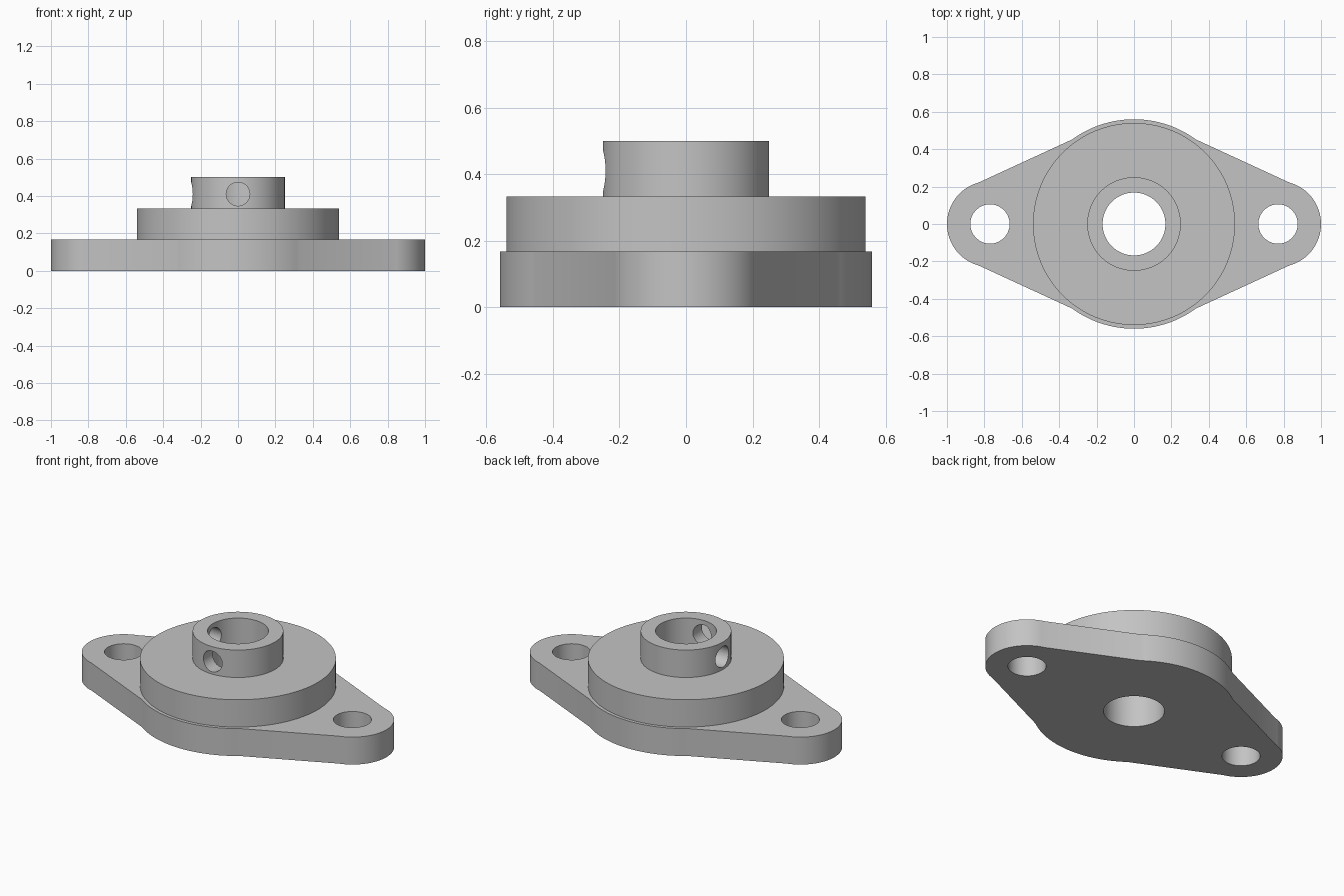
import bpy, bmesh
from math import pi, cos, sin, atan2, radians
from mathutils import Matrix, Vector

default = bpy.data.objects.get("Cube")
if default:
    bpy.data.objects.remove(default, do_unlink=True)

# Single plain metal colour
grey = bpy.data.materials.new("plain grey metal")
grey.use_nodes = True
colour = (0.55, 0.55, 0.55, 1)
grey.diffuse_color = colour
grey.node_tree.nodes["Principled BSDF"].inputs["Base Color"].default_value = colour

PLATE_TOP, DISC_TOP, COLLAR_TOP = 0.167, 0.333, 0.5
BOLT_X, SCREW_Z = 0.77, 0.41


def make_object(name, bm):
    bmesh.ops.recalc_face_normals(bm, faces=bm.faces)
    mesh = bpy.data.meshes.new(name)
    bm.to_mesh(mesh)
    bm.free()
    mesh.materials.append(grey)
    obj = bpy.data.objects.new(name, mesh)
    bpy.context.collection.objects.link(obj)
    return obj


def cylinder(name, radius, start, end, sides=96):
    """Round bar running from start to end."""
    start, end = Vector(start), Vector(end)
    axis = end - start
    turn = axis.to_track_quat("Z", "Y").to_matrix().to_4x4()
    bm = bmesh.new()
    bmesh.ops.create_cone(bm, cap_ends=True, segments=sides, radius1=radius,
                          radius2=radius, depth=axis.length,
                          matrix=Matrix.Translation((start + end) / 2) @ turn)
    return make_object(name, bm)


def combine(body, other, operation):
    """Apply a boolean and discard the tool solid."""
    mod = body.modifiers.new(other.name, "BOOLEAN")
    mod.object, mod.operation, mod.solver = other, operation, "EXACT"
    bpy.context.view_layer.objects.active = body
    bpy.ops.object.modifier_apply(modifier=mod.name)
    bpy.data.objects.remove(other, do_unlink=True)


def arc(cx, radius, a0, a1, steps):
    return [(cx + radius * cos(a0 + (a1 - a0) * i / steps),
             radius * sin(a0 + (a1 - a0) * i / steps)) for i in range(steps + 1)]


# Mounting flange: wide middle arcs joined by straight flanks to round ends
end_angle = atan2(0.222, 0.06)
mid_angle = atan2(0.452, 0.33)
half = (arc(BOLT_X, 0.23, -end_angle, end_angle, 32)
        + arc(0, 0.56, mid_angle, pi - mid_angle, 32))
outline = half + [(-x, -y) for x, y in half]
bm = bmesh.new()
base = bm.faces.new([bm.verts.new((x, y, 0)) for x, y in outline])
raised = bmesh.ops.extrude_face_region(bm, geom=[base])
bmesh.ops.translate(bm, vec=(0, 0, PLATE_TOP),
                    verts=[g for g in raised["geom"] if isinstance(g, bmesh.types.BMVert)])
flange = make_object("flange_mount", bm)

# Raised disc and collar, sunk into the flange so they fuse
combine(flange, cylinder("disc", 0.54, (0, 0, 0.08), (0, 0, DISC_TOP), 128), "UNION")
combine(flange, cylinder("collar", 0.25, (0, 0, 0.25), (0, 0, COLLAR_TOP)), "UNION")

# Centre bore and the two bolt holes
for x, radius in ((0, 0.168), (BOLT_X, 0.105), (-BOLT_X, 0.105)):
    combine(flange, cylinder("hole", radius, (x, 0, -0.2), (x, 0, 0.8)), "DIFFERENCE")

# Set screw holes through the front and right walls of the collar
for dx, dy in ((0, -1), (-1, 0)):
    tool = cylinder("screw_hole", 0.063, (0, 0, SCREW_Z),
                    (dx * 0.4, dy * 0.4, SCREW_Z), 48)
    combine(flange, tool, "DIFFERENCE")

bpy.ops.object.select_all(action="DESELECT")
flange.select_set(True)
bpy.context.view_layer.objects.active = flange
bpy.ops.object.shade_smooth_by_angle(angle=radians(30))
